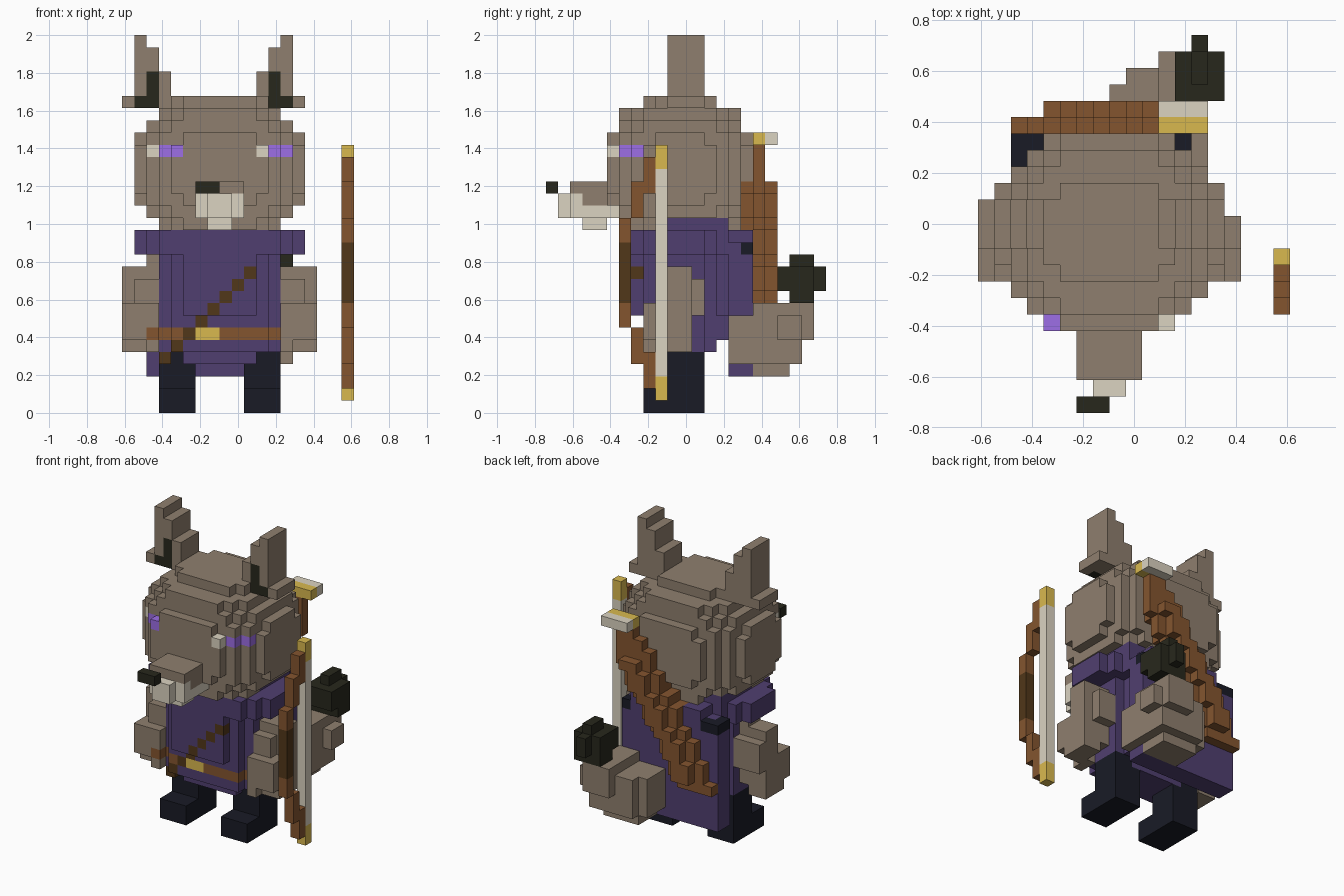
import bpy
import bmesh

cube = bpy.data.objects.get("Cube")
if cube:
    bpy.data.objects.remove(cube, do_unlink=True)

S = 2 / 31                       # size of one block
NX, NY = 19, 23                  # footprint in blocks
blocks = {}                      # (i, j, k) -> part name
parts = {}                       # part name -> material name


def srgb(r, g, b):
    return tuple((c / 255 / 12.92) if c < 11 else ((c / 255 + 0.055) / 1.055) ** 2.4
                 for c in (r, g, b)) + (1.0,)


COLOURS = {
    "fur": srgb(143, 127, 110), "purple_cloth": srgb(80, 63, 112),
    "violet_eye": srgb(157, 110, 230), "charcoal": srgb(39, 39, 28),
    "bone": srgb(219, 211, 193), "dark_leather": srgb(81, 55, 25),
    "wood": srgb(132, 85, 47), "gold": srgb(217, 185, 79),
    "navy": srgb(25, 27, 38),
}


def make_material(name, rgba):
    m = bpy.data.materials.new(name)
    m.use_nodes = True
    m.diffuse_color = rgba
    bsdf = next(n for n in m.node_tree.nodes if n.type == 'BSDF_PRINCIPLED')
    bsdf.inputs["Base Color"].default_value = rgba
    bsdf.inputs["Roughness"].default_value = 0.9
    return m


MATS = {n: make_material(n, c) for n, c in COLOURS.items()}


def box(part, mat, i0, i1, j0, j1, k0, k1):
    """Fill a box of blocks; later parts replace earlier ones."""
    parts[part] = mat
    for i in range(i0, i1):
        for j in range(j0, j1):
            for k in range(k0, k1):
                blocks[i, j, k] = part


def layer(part, mat, k0, k1, halves, ci=8, cj=11):
    """Rounded slab made of crossed rectangles given as half sizes."""
    for hx, hy in halves:
        box(part, mat, ci - hx, ci + hx, cj - hy, cj + hy, k0, k1)


def front_block(i, k, default):
    return min((j for (a, j, c), p in blocks.items()
                if a == i and c == k and p in ("tunic", "belt")), default=default)


# Boots
for side, i in (("right", 3), ("left", 10)):
    box(side + "_boot", "navy", i, i + 3, 8, 13, 0, 2)
    box(side + "_boot", "navy", i, i + 3, 10, 13, 2, 5)

# Tunic with a fuller chest, belt across the front and buckle
layer("tunic", "purple_cloth", 4, 5, [(3, 2)])
layer("tunic", "purple_cloth", 5, 8, [(5, 2), (4, 3)])
layer("tunic", "purple_cloth", 8, 13, [(5, 2), (4, 3), (3, 4)])
box("tunic", "purple_cloth", 4, 12, 13, 15, 6, 8)
box("belt", "wood", 4, 12, 8, 9, 6, 7)
box("belt", "wood", 3, 13, 9, 11, 6, 7)
box("buckle", "gold", 6, 8, 8, 9, 6, 7)

# Diagonal chest strap
for n in range(8):
    i, k = 3 + n, 4 + n
    j = front_block(i, k, 9)
    box("chest_strap", "dark_leather", i, i + 1, j, j + 1, k, k + 1)

# Arms, hands held slightly forward
for side, flip in (("right", False), ("left", True)):
    for a, b, j0, j1, k0, k1 in [(0, 3, 10, 12, 7, 12), (1, 3, 12, 13, 8, 11),
                                 (1, 3, 9, 12, 6, 11), (0, 3, 8, 11, 6, 9),
                                 (0, 2, 9, 12, 5, 7), (2, 3, 8, 10, 5, 6)]:
        i0, i1 = (16 - b, 16 - a) if flip else (a, b)
        box(side + "_arm", "fur", i0, i1, j0, j1, k0, k1)
box("right_arm", "fur", 2, 3, 10, 12, 12, 13)
box("right_arm", "fur", 0, 1, 12, 13, 8, 11)
box("hand_strap", "wood", 2, 3, 8, 9, 6, 7)

# Cape with collar and dark clasps
box("cape", "purple_cloth", 2, 13, 15, 17, 3, 14)
box("cape", "purple_cloth", 4, 12, 15, 17, 14, 15)
layer("collar", "purple_cloth", 13, 15, [(7, 2), (6, 3), (5, 4)])
box("right_clasp", "navy", 2, 3, 15, 17, 13, 14)
box("right_clasp", "navy", 3, 4, 16, 17, 13, 14)
box("left_clasp", "navy", 12, 13, 16, 17, 13, 14)

# Head, rounded by layers
layer("head", "fur", 15, 16, [(5, 3), (4, 4), (3, 5)])
layer("head", "fur", 16, 17, [(6, 3), (5, 4), (4, 5)])
layer("head", "fur", 17, 18, [(7, 2), (6, 4), (5, 5), (3, 6)])
layer("head", "fur", 18, 22, [(7, 3), (6, 4), (5, 5), (4, 6)])
layer("head", "fur", 22, 23, [(7, 2), (6, 4), (5, 5), (3, 6)])
layer("head", "fur", 23, 24, [(6, 3), (5, 4), (4, 5)])
layer("head", "fur", 24, 25, [(5, 3), (4, 4), (3, 5)])
layer("head", "fur", 25, 26, [(4, 2), (3, 3)])
box("collar", "purple_cloth", 3, 13, 10, 15, 15, 16)

# Muzzle, jaw and nose
box("muzzle", "fur", 6, 10, 2, 6, 18, 19)
box("muzzle", "fur", 6, 10, 3, 6, 17, 18)
box("jaw", "bone", 6, 10, 2, 6, 16, 17)
box("jaw", "bone", 6, 10, 2, 3, 17, 18)
box("jaw", "bone", 7, 9, 1, 2, 16, 18)
box("jaw", "bone", 7, 9, 3, 5, 15, 16)
box("nose", "charcoal", 6, 8, 0, 1, 18, 19)

# Eyes
for i, j in ((2, 7), (11, 5)):
    box("eye_whites", "bone", i, i + 1, j, j + 1, 21, 22)
for i, j in ((3, 6), (4, 5), (12, 6), (13, 7)):
    box("irises", "violet_eye", i, i + 1, j, j + 1, 21, 22)

# Ears with dark inner fronts
for side, flip in (("right", False), ("left", True)):
    for part, mat, a, b, j1, k0, k1 in [
            ("_ear", "fur", 0, 4, 13, 25, 26), ("_ear", "fur", 1, 4, 13, 26, 28),
            ("_ear", "fur", 1, 3, 13, 28, 30), ("_ear", "fur", 1, 2, 13, 30, 31),
            ("_inner_ear", "charcoal", 2, 3, 11, 25, 28),
            ("_inner_ear", "charcoal", 1, 2, 11, 25, 26)]:
        i0, i1 = (15 - b, 15 - a) if flip else (a, b)
        box(side + part, mat, i0, i1, 10, j1, k0, k1)

# Tail curling to the left, with dark tip
box("tail", "fur", 8, 13, 17, 20, 4, 8)
box("tail", "fur", 9, 13, 17, 20, 3, 4)
box("tail", "fur", 9, 12, 17, 21, 4, 8)
box("tail", "fur", 11, 14, 15, 21, 4, 8)
box("tail", "fur", 11, 14, 17, 21, 5, 9)
box("tail", "fur", 11, 14, 18, 22, 6, 9)
box("tail", "fur", 13, 15, 19, 21, 6, 8)
box("tail_tip", "charcoal", 12, 15, 19, 22, 10, 12)
box("tail_tip", "charcoal", 13, 14, 20, 22, 9, 13)
box("tail_tip", "charcoal", 12, 15, 20, 22, 9, 10)
box("tail_tip", "charcoal", 13, 14, 22, 23, 10, 12)

# Sheathed blade slung across the back
for k in range(7, 22):
    i = round(2 + (k - 7) * 0.62)
    box("sheath", "wood", i, min(i + 4, 13), 17, 18, k, k + 1)
    if 7 < k < 19:
        box("sheath", "wood", i + 1, i + 3, 18, 19, k, k + 1)
    if 14 <= k < 19:
        box("sheath", "wood", i, i + 3, 16, 17, k, k + 1)
box("guard", "gold", 11, 14, 17, 18, 22, 23)
box("hilt", "bone", 11, 14, 18, 19, 22, 23)

# Bow held beside the body
box("bow_string", "bone", 18, 19, 9, 10, 3, 20)
for k0, k1 in ((1, 3), (20, 22)):
    box("bow_tips", "gold", 18, 19, 9, 10, k0, k1)
for j, k0, k1 in ((8, 2, 5), (7, 4, 7), (6, 7, 16), (7, 16, 19), (8, 18, 21)):
    box("bow_limbs", "wood", 18, 19, j, j + 1, k0, k1)
box("bow_grip", "dark_leather", 18, 19, 6, 7, 9, 14)

# Turn each part into a mesh made of its exposed block faces
SIDES = {
    (1, 0, 0): ((1, 0, 0), (1, 1, 0), (1, 1, 1), (1, 0, 1)),
    (-1, 0, 0): ((0, 1, 0), (0, 0, 0), (0, 0, 1), (0, 1, 1)),
    (0, 1, 0): ((1, 1, 0), (0, 1, 0), (0, 1, 1), (1, 1, 1)),
    (0, -1, 0): ((0, 0, 0), (1, 0, 0), (1, 0, 1), (0, 0, 1)),
    (0, 0, 1): ((0, 0, 1), (1, 0, 1), (1, 1, 1), (0, 1, 1)),
    (0, 0, -1): ((0, 1, 0), (1, 1, 0), (1, 0, 0), (0, 0, 0)),
}
for part, mat in parts.items():
    bm = bmesh.new()
    for (i, j, k), owner in blocks.items():
        if owner != part:
            continue
        for (di, dj, dk), corners in SIDES.items():
            if (i + di, j + dj, k + dk) not in blocks:
                bm.faces.new([bm.verts.new(((i + a - NX / 2) * S, (j + b - NY / 2) * S, (k + c) * S))
                              for a, b, c in corners])
    bmesh.ops.remove_doubles(bm, verts=bm.verts, dist=S * 0.01)
    mesh = bpy.data.meshes.new(part)
    bm.to_mesh(mesh)
    bm.free()
    mesh.materials.append(MATS[mat])
    bpy.context.scene.collection.objects.link(bpy.data.objects.new(part, mesh))
